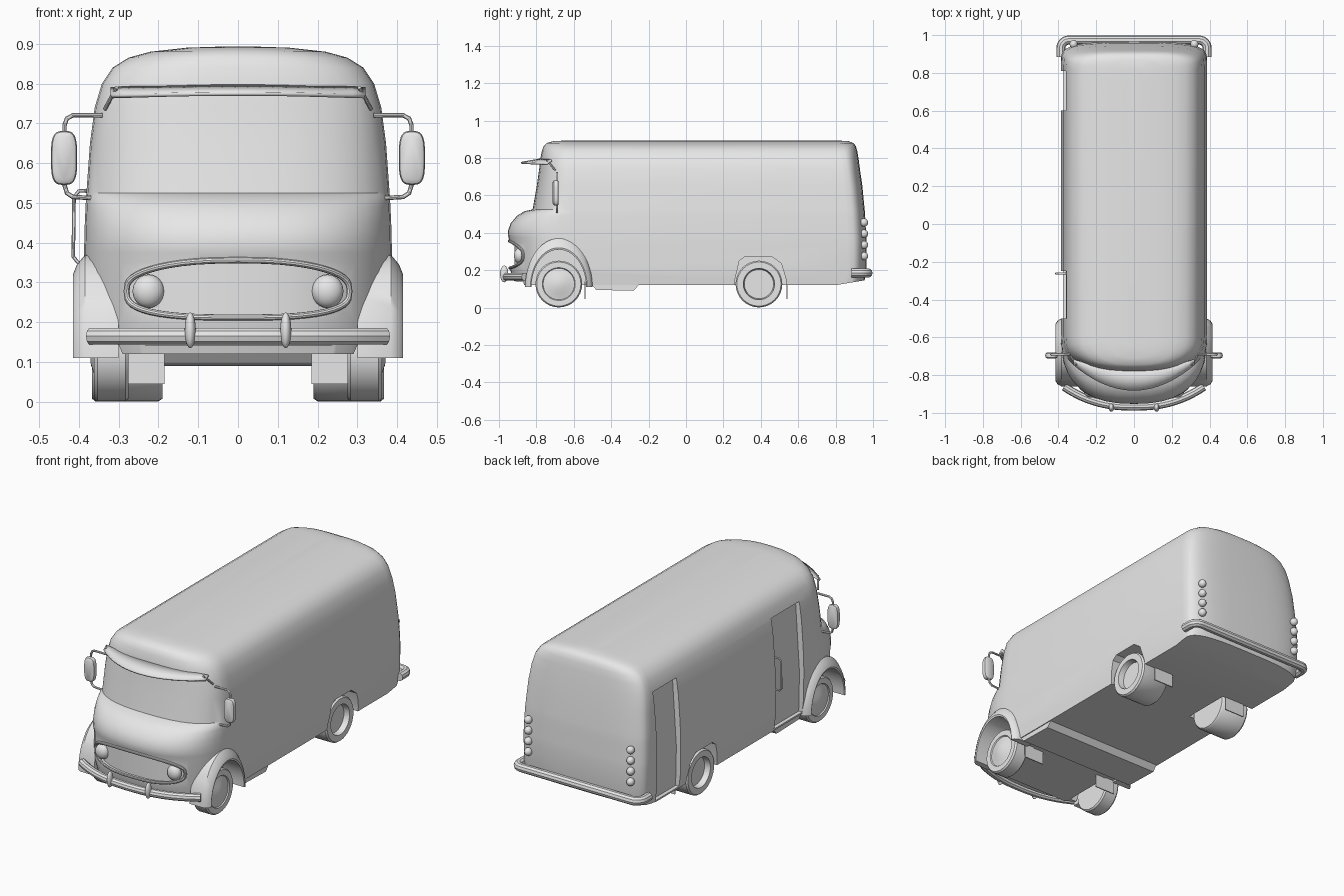
import bpy, bmesh
from math import sin, cos, pi, radians

default = bpy.data.objects.get("Cube")
if default:
    bpy.data.objects.remove(default, do_unlink=True)

paint = bpy.data.materials.new("light grey")
paint.use_nodes = True
GREY = (0.8, 0.8, 0.8, 1)
paint.diffuse_color = GREY
paint.node_tree.nodes["Principled BSDF"].inputs["Base Color"].default_value = GREY
parts = []


def finish(name, bm):
    """Turn a bmesh into a named, painted object."""
    bmesh.ops.recalc_face_normals(bm, faces=bm.faces)
    mesh = bpy.data.meshes.new(name)
    bm.to_mesh(mesh)
    bm.free()
    mesh.materials.append(paint)
    obj = bpy.data.objects.new(name, mesh)
    bpy.context.collection.objects.link(obj)
    parts.append(obj)
    return obj


def loft(name, rings):
    """Skin a row of closed rings and cap both ends."""
    bm = bmesh.new()
    loops = [[bm.verts.new(p) for p in ring] for ring in rings]
    n = len(loops[0])
    for a, b in zip(loops, loops[1:]):
        for i in range(n):
            j = (i + 1) % n
            bm.faces.new((a[i], a[j], b[j], b[i]))
    bm.faces.new(loops[0])
    bm.faces.new(loops[-1])
    return finish(name, bm)


def prism(name, outline, x0, x1):
    """Extrude a (y, z) outline along x."""
    return loft(name, [[(x, y, z) for y, z in outline] for x in (x0, x1)])


def box(name, x0, x1, y0, y1, z0, z1):
    return prism(name, [(y0, z0), (y1, z0), (y1, z1), (y0, z1)], x0, x1)


def lathe(name, profile, y, z, side, n=32):
    """Spin an (x, radius) profile about an axle running along x."""
    return loft(name, [[(side * x, y + r * cos(2 * pi * i / n), z + r * sin(2 * pi * i / n))
                        for i in range(n)] for x, r in profile])


def ball(name, centre, size):
    bm = bmesh.new()
    bmesh.ops.create_uvsphere(bm, u_segments=20, v_segments=12, radius=1)
    for v in bm.verts:
        v.co = [c + s * k for c, s, k in zip(centre, size, v.co)]
    return finish(name, bm)


def tube(name, points, radius, closed=False):
    curve = bpy.data.curves.new(name, "CURVE")
    curve.dimensions = "3D"
    curve.bevel_depth = radius
    curve.bevel_resolution = 3
    curve.use_fill_caps = True
    spline = curve.splines.new("POLY")
    spline.points.add(len(points) - 1)
    for p, co in zip(spline.points, points):
        p.co = (*co, 1)
    spline.use_cyclic_u = closed
    curve.materials.append(paint)
    obj = bpy.data.objects.new(name, curve)
    bpy.context.collection.objects.link(obj)
    bpy.ops.object.select_all(action="DESELECT")
    obj.select_set(True)
    bpy.context.view_layer.objects.active = obj
    bpy.ops.object.convert(target="MESH")
    parts.append(bpy.context.view_layer.objects.active)


def power(v, e):
    return (1 if v >= 0 else -1) * abs(v) ** e


# Body sections: height, half width, front y, rear y
SECTIONS = [(.12, .375, -.91, .95), (.2, .385, -.94, .965), (.35, .387, -.94, .965),
            (.375, .387, -.95, .964), (.41, .386, -.952, .962), (.45, .385, -.938, .96),
            (.49, .383, -.905, .958), (.515, .382, -.865, .956), (.525, .381, -.82, .955),
            (.65, .372, -.798, .943), (.74, .36, -.785, .93), (.8, .342, -.778, .922),
            (.84, .315, -.77, .915), (.865, .275, -.76, .907), (.88, .22, -.745, .895),
            (.89, .13, -.71, .87), (.893, .04, -.65, .82)]
SHOULDER, CURVE = -.6, 2.5


def front_y(x, z):
    """Surface of the nose at a given x and height."""
    for a, b in zip(SECTIONS, SECTIONS[1:]):
        if a[0] <= z <= b[0]:
            t = (z - a[0]) / (b[0] - a[0])
            w, f = (a[k] + t * (b[k] - a[k]) for k in (1, 2))
            u = min(abs(x) / w, 1)
            return SHOULDER - (SHOULDER - f) * (1 - u ** CURVE) ** (1 / CURVE)


def section(z, w, front, rear, n=20):
    ring = []
    for i in range(n + 1):
        a = pi * i / n
        ring.append((w * power(cos(a), 2 / CURVE),
                     SHOULDER - (SHOULDER - front) * sin(a) ** (2 / CURVE), z))
    for i in range(n + 1):
        a = pi * i / n
        ring.append((-w * power(cos(a), .6), rear - .1 + .1 * sin(a) ** .6, z))
    return ring


body = loft("body", [section(*s) for s in SECTIONS])


def grille_edge(a):
    """Outline of the grille in (x, z), bowed upward at the middle."""
    x = .28 * power(cos(a), .7)
    return x, .278 + .066 * power(sin(a), .7) + .012 * (1 - (x / .28) ** 2) * max(sin(a), 0)


# Cutters: wheel wells, doors, grille, raised tail and nose underside
FRONT_AXLE, REAR_AXLE = -.68, .39
cutters = [prism("tail_cutter", [(.8, .12), (1.1, .17), (1.1, 0), (.8, 0)], -1, 1),
           prism("nose_cutter", [(-.85, .05), (-.87, .14), (-1.1, .145), (-1.1, .05)], -1, 1)]
well = [(FRONT_AXLE + .15 * cos(pi * i / 16), .11 + .2 * sin(pi * i / 16)) for i in range(17)]
well = [(well[0][0], .05)] + well + [(well[-1][0], .05)]
arch = [(.255, .05), (.262, .15), (.285, .25), (.315, .272), (.46, .272), (.51, .235), (.535, .15), (.54, .05)]
for s in (1, -1):
    cutters.append(prism("front_well_cutter", well, s * .25, s * .6))
    cutters.append(prism("rear_well_cutter", arch, s * .17, s * .6))
for y0, y1, top in ((-.5, -.25, .75), (.6, .81, .74)):
    cutters.append(loft("door_cutter", [[(x, y0, z), (x, y1, z), (-.6, y1, z), (-.6, y0, z)]
                                        for x, z in ((-.355, .13), (-.36, .35), (-.335, top))]))
strips = []
for i in range(1, 24):
    a = pi * i / 24
    (x, top), (_, low) = grille_edge(a), grille_edge(-a)
    back = front_y(x, .28) + .022
    strips.append([(x, -1.2, top), (x, -1.2, low), (x, back, low), (x, back, top)])
cutters.append(loft("grille_cutter", strips))
bpy.context.view_layer.objects.active = body
for c in cutters:
    mod = body.modifiers.new("cut", "BOOLEAN")
    mod.operation, mod.solver, mod.object = "DIFFERENCE", "EXACT", c
    bpy.ops.object.modifier_apply(modifier=mod.name)
    parts.remove(c)
    bpy.data.objects.remove(c, do_unlink=True)

# Step below the cab
prism("cab_step", [(-.51, .13), (-.48, .095), (-.28, .09), (-.245, .13)], -.37, .37)

# Grille rim
rim = [grille_edge(2 * pi * i / 48) for i in range(48)]
tube("grille_rim", [(x, front_y(x, z) - .002, z) for x, z in rim], .008, True)

# Bumpers
tube("front_bumper", [(.37 * u, -.966 + .105 * abs(u) ** 2.4, .165)
                      for u in [i / 12 for i in range(-12, 13)]], .022)
corner = [(.345 + .042 * cos(a), .932 + .042 * sin(a), .185) for a in [pi * i / 12 for i in range(7)]]
half = [(.387, .885, .185)] + corner
tube("rear_bumper", half + [(-x, y, z) for x, y, z in reversed(half)], .024)

# Sun visor
bm = bmesh.new()
grid = [[bm.verts.new((.32 * u, -.77 + .05 * u * u - v * (.112 - .085 * u * u),
                       .799 - .02 * v - .008 * u * u)) for v in (0, .5, 1)]
        for u in [i / 10 for i in range(-10, 11)]]
for a, b in zip(grid, grid[1:]):
    for k in range(2):
        bm.faces.new((a[k], a[k + 1], b[k + 1], b[k]))
visor = finish("sun_visor", bm)
solid = visor.modifiers.new("thickness", "SOLIDIFY")
solid.thickness = .01

# Wheel profiles: (x, radius)
FRONT_WHEEL = [(.275, .03), (.275, .118), (.283, .125), (.353, .125), (.362, .118), (.362, .088),
               (.356, .084), (.362, .055), (.37, .03), (.372, .005)]
REAR_WHEEL = [(.19, .03), (.19, .118), (.2, .125), (.358, .125), (.367, .118), (.367, .084),
              (.335, .078), (.335, .005)]

for s, side in ((1, "left"), (-1, "right")):
    lathe(f"front_wheel_{side}", FRONT_WHEEL, FRONT_AXLE, .126, s)
    lathe(f"rear_wheel_{side}", REAR_WHEEL, REAR_AXLE, .126, s)

    # Flared front fender
    rings = []
    for i in range(25):
        c, h = cos(pi * i / 24), sin(pi * i / 24)
        rings.append([(s * x, FRONT_AXLE + ry * c, .11 + rz * h) for x, ry, rz in
                      ((.3, .18, .26), (.384, .18, .26), (.405, .168, .235), (.415, .152, .21),
                       (.412, .146, .2), (.3, .146, .2))])
    loft(f"front_fender_{side}", rings)

    # Mud flaps
    for y, end in ((-.54, "front"), (.54, "rear")):
        box(f"{end}_mud_flap_{side}", s * .185, s * .31, y - .003, y + .003, .045, .14)

    # Headlight, bumper guard and tail lamps
    ball(f"headlight_{side}", (s * .225, front_y(.225, .278) + .012, .278), (.04, .03, .042))
    ball(f"bumper_guard_{side}", (s * .12, -.972, .18), (.014, .022, .045))
    for k in range(4):
        ball(f"tail_lamp_{side}_{k + 1}", (s * .32, .952, .275 + .06 * k), (.021, .022, .022))

    # Door mirror and its bracket
    arm = [(.34, .72), (.415, .72), (.43, .712), (.436, .695), (.436, .545), (.43, .525), (.415, .515), (.365, .512)]
    tube(f"mirror_arm_{side}", [(s * x, -.69, z) for x, z in arm], .006)
    head = [[(s * (.437 + k * .033 * power(cos(a), .6)), -.695 + dy, .613 + (.068 - .033 * (1 - k)) * power(sin(a), .6))
             for a in [2 * pi * i / 28 for i in range(28)]]
            for dy, k in ((-.018, .65), (-.012, .92), (0, 1), (.01, .95), (.014, .75))]
    loft(f"mirror_{side}", head)
    tube(f"visor_bracket_{side}", [(s * .305, -.745, .79), (s * .335, -.7, .735)], .005)

# Door handle
tube("door_handle", [(-.36, -.262, .53), (-.4, -.262, .53), (-.412, -.262, .515),
                     (-.414, -.262, .365), (-.402, -.262, .35), (-.36, -.262, .35)], .005)

# Smooth shading with crisp edges
bpy.ops.object.select_all(action="DESELECT")
for obj in parts:
    obj.select_set(True)
bpy.context.view_layer.objects.active = body
bpy.ops.object.shade_smooth_by_angle(angle=radians(35))
